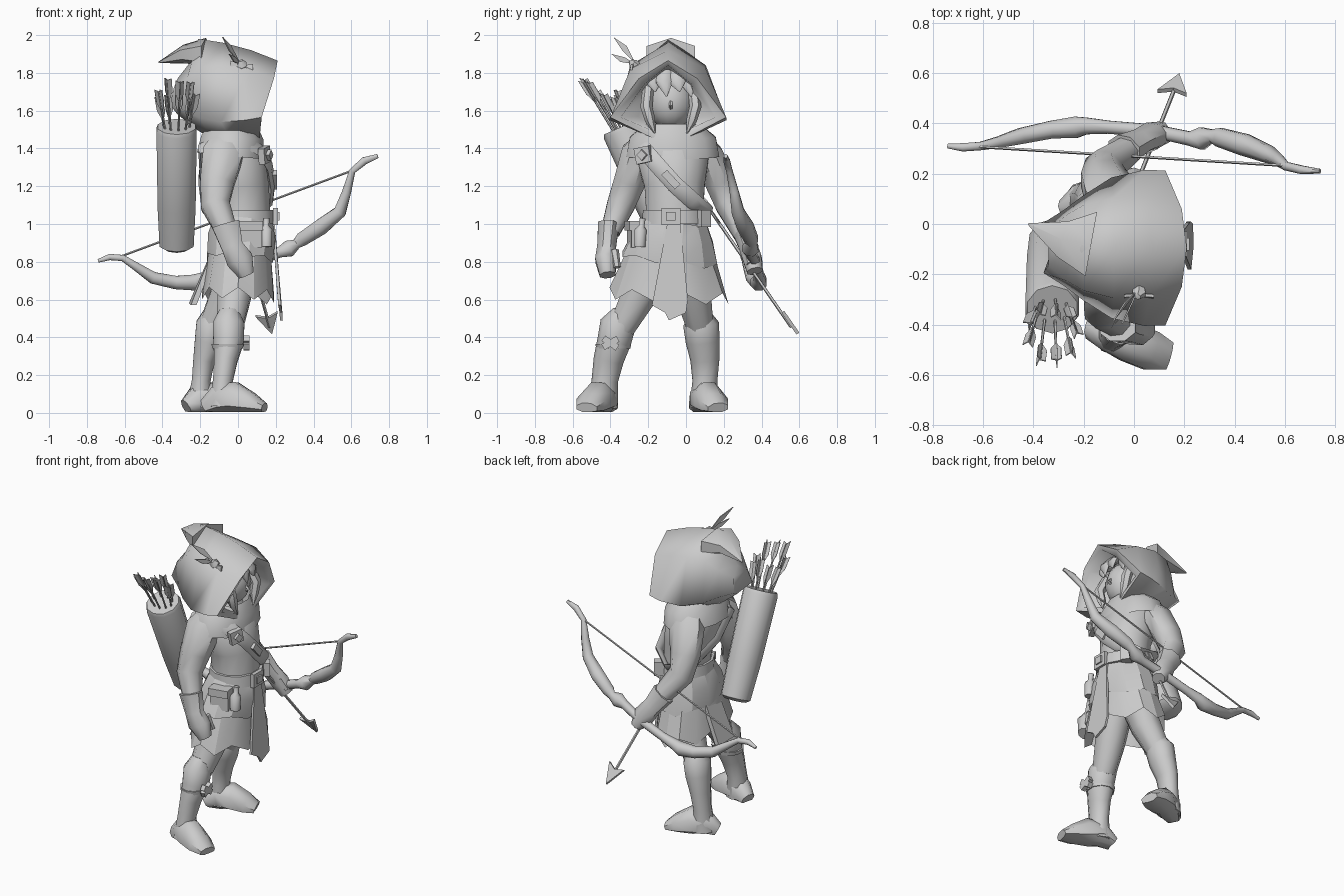
import bpy, bmesh, math, random
from mathutils import Vector as V

random.seed(4)
grey = bpy.data.materials.new("plain grey")
grey.diffuse_color = (0.6, 0.6, 0.6, 1)


def finish(name, bm, angle=38):
    bmesh.ops.recalc_face_normals(bm, faces=bm.faces)
    me = bpy.data.meshes.new(name)
    bm.to_mesh(me)
    bm.free()
    me.materials.append(grey)
    me.shade_smooth()
    me.set_sharp_from_angle(angle=math.radians(angle))
    ob = bpy.data.objects.new(name, me)
    bpy.context.collection.objects.link(ob)
    return ob


def loft(name, rings, caps=True, angle=38):
    """Skin a list of equal-length point rings."""
    bm = bmesh.new()
    rs = [[bm.verts.new(p) for p in r] for r in rings]
    n = len(rs[0])
    for a, b in zip(rs, rs[1:]):
        for i in range(n):
            j = (i + 1) % n
            bm.faces.new((a[i], a[j], b[j], b[i]))
    if caps:
        bm.faces.new(rs[0])
        bm.faces.new(rs[-1])
    return finish(name, bm, angle)


def tube(name, pts, n=8, ref=(1, 0, 0), centre=None, caps=True, angle=48):
    """Sweep an ellipse along (x, y, z, radius[, radius2]); the first radius lies along ref."""
    ps = [V(p[:3]) for p in pts]
    rings = []
    for i, p in enumerate(ps):
        t = (ps[min(i + 1, len(ps) - 1)] - ps[max(i - 1, 0)]).normalized()
        u = (p - V(centre)) if centre else V(ref)
        u = (u - t * u.dot(t)).normalized()
        v = t.cross(u)
        ra, rb = pts[i][3], pts[i][-1]
        ring = []
        for k in range(n):
            a = math.tau * (k + 0.5) / n
            q = p + u * ra * math.cos(a) + v * rb * math.sin(a)
            q.z = max(q.z, 0.005)
            ring.append(q)
        rings.append(ring)
    return loft(name, rings, caps, angle)


def plate(name, pts, push):
    """Thin solid from a polygon."""
    return loft(name, [[V(p) for p in pts], [V(p) + V(push) for p in pts]], angle=20)


def box(name, c, s, yaw=0, roll=0):
    bm = bmesh.new()
    bmesh.ops.create_cube(bm, size=1)
    ob = finish(name, bm, 20)
    ob.location, ob.scale, ob.rotation_euler = c, s, (roll, 0, yaw)
    return ob


def arrow_shaft(name, a, b, r=0.007):
    return tube(name, [(*a, r), (*b, r)], 5, ref=(1, 0.2, 0))


# Torso, shoulder cape and belt
tube("torso", [(.03, -.06, .92, .15, .17), (.03, -.06, 1.05, .145, .155), (.02, -.06, 1.2, .15, .165),
               (-.02, -.07, 1.36, .165, .2), (-.04, -.07, 1.45, .12, .14), (-.03, -.08, 1.56, .07, .07)], 12)
tube("shoulder_cape", [(-.03, -.07, 1.53, .13, .15), (-.03, -.07, 1.46, .17, .235),
                       (-.04, -.07, 1.36, .185, .255)], 12, caps=False)
tube("belt", [(.03, -.06, 1.0, .17, .178), (.03, -.06, 1.075, .163, .174)], 12)
box("belt_buckle", (.198, -.08, 1.04), (.025, .1, .09))
box("buckle_inset", (.21, -.08, 1.04), (.02, .05, .045))

# Skirt with jagged hem, rounded over-layer, front tabard and rear tail
for name, pts, n, jag in (
        ("skirt", [(.03, -.06, 1.02, .155, .17), (.01, -.08, .84, .17, .235), (0, -.09, .62, .195, .315)], 14, .05),
        ("skirt_overlay", [(.03, -.06, 1.02, .16, .175), (.02, -.07, .93, .185, .22),
                           (.01, -.085, .81, .18, .262)], 12, .02)):
    ob = tube(name, pts, n, caps=False, angle=25)
    for i, v in enumerate(ob.data.vertices[-n:]):
        v.co.z += jag * (0.6 if i % 2 else -0.6)
plate("front_tabard", [(.195, -.1, 1.0), (.195, -.03, 1.0), (.225, .01, .6), (.235, 0, .53), (.237, -.09, .49),
                       (.235, -.11, .53), (.228, -.18, .57)], (-.015, 0, 0))
plate("rear_tail", [(-.1, -.14, .95), (-.1, .0, .95), (-.26, .02, .58), (-.25, -.16, .57)], (.03, 0, .0))

# Legs, boots and feet
for side, leg, boot, foot in (
    ("right", [(0, -.18, .8, .11, .12), (-.02, -.25, .62, .095, .1), (-.045, -.34, .45, .075, .075)],
     [(-.045, -.335, .54, .055, .05), (-.05, -.36, .47, .088, .095), (-.05, -.38, .38, .085, .09),
      (-.065, -.41, .28, .065, .08), (-.08, -.43, .17, .055, .07), (-.085, -.44, .03, .075, .08)],
     [(-.175, -.41, .03, .05, .045), (-.1, -.43, .07, .078, .09), (-.02, -.47, .07, .085, .1),
      (.07, -.505, .045, .085, .065), (.14, -.525, .025, .06, .03)]),
    ("left", [(0, .02, .8, .11, .12), (-.06, .04, .62, .095, .1), (-.14, .075, .45, .075, .075)],
     [(-.125, .07, .54, .055, .05), (-.14, .08, .47, .085, .095), (-.155, .088, .38, .078, .09),
      (-.18, .1, .28, .06, .077), (-.195, .1, .17, .052, .066), (-.2, .095, .03, .075, .075)],
     [(-.275, .055, .03, .045, .045), (-.21, .085, .07, .075, .09), (-.13, .12, .07, .085, .1),
      (-.04, .15, .045, .082, .065), (.02, .17, .025, .06, .03)])):
    tube(side + "_thigh", leg)
    tube(side + "_boot", boot, 10)
    tube(side + "_foot", foot, 8, ref=(0, 1, 0))
for r in (.5, -.6):
    box("knee_tag", (.045, -.4, .37), (.03, .09, .035), roll=r)
tube("knee_strap", [(-.055, -.385, .34, .085, .09), (-.055, -.385, .365, .09, .095)], 10)

# Arms and gloves
tube("right_arm", [(-.05, -.18, 1.455, .085, .07), (-.08, -.255, 1.37, .115, .095), (-.11, -.3, 1.22, .098, .09),
                   (-.12, -.345, 1.1, .082, .08), (-.06, -.4, .96, .06, .055)])
tube("right_glove", [(-.065, -.41, 1.0, .08, .06), (-.03, -.42, .88, .062, .054), (.01, -.425, .81, .078, .06),
                     (.045, -.415, .73, .045, .045)])
tube("right_thumb", [(.03, -.38, .86, .025), (.06, -.365, .77, .02)], 6)
tube("left_arm", [(-.05, .04, 1.455, .085, .07), (-.09, .12, 1.36, .115, .085), (-.12, .18, 1.22, .098, .085),
                  (-.12, .225, 1.1, .082, .075), (-.01, .305, .94, .06, .055)])
tube("left_glove", [(-.04, .295, .98, .078, .062), (.02, .325, .89, .062, .052), (.07, .35, .82, .07, .055),
                    (.11, .365, .75, .04, .045)])
tube("left_thumb", [(.09, .32, .86, .022), (.13, .34, .79, .02)], 6)


# Hood: rings made of peak, brow, cheek and chin points mirrored about the centre line
def hood_ring(peak, brow, cheek, chin, c=-.095):
    right = [(p[0], c - p[2], p[1]) for p in (brow, cheek)]
    left = [(p[0], c + p[2], p[1]) for p in (cheek, brow)]
    return [(peak[0], c, peak[1]), *right, (chin[0], c + .01, chin[1]), *left]


loft("hood", [
    hood_ring((-.1, 1.8), (-.1, 1.72, .1), (-.1, 1.57, .16), (-.08, 1.48)),
    hood_ring((.185, 1.84), (.17, 1.74, .125), (.12, 1.565, .25), (.1, 1.455)),
    hood_ring((.21, 1.865), (.19, 1.77, .155), (.125, 1.565, .308), (.11, 1.41)),
    hood_ring((.07, 1.92), (.06, 1.82, .2), (.04, 1.55, .31), (.06, 1.42)),
    hood_ring((-.08, 1.96), (-.08, 1.84, .2), (-.09, 1.54, .28), (-.03, 1.43)),
    hood_ring((-.21, 1.98), (-.2, 1.83, .17), (-.2, 1.56, .21), (-.14, 1.45)),
    hood_ring((-.25, 1.86), (-.27, 1.77, .13), (-.28, 1.6, .15), (-.22, 1.5)),
    hood_ring((-.32, 1.77), (-.34, 1.72, .07), (-.36, 1.63, .1), (-.32, 1.58))], angle=85)
tube("hood_tip", [(-.17, -.08, 1.9, .15, .085), (-.28, -.06, 1.9, .085, .05), (-.42, 0, 1.855, .004)],
     6, ref=(0, 1, 0))

# Head, hair fringe and side locks
bm = bmesh.new()
bmesh.ops.create_uvsphere(bm, u_segments=14, v_segments=9, radius=1)
head = finish("head", bm, 60)
head.location, head.scale = (-.005, -.08, 1.645), (.13, .125, .145)
tube("nose", [(.11, -.08, 1.65, .01), (.135, -.08, 1.625, .01), (.118, -.08, 1.615, .01)], 5, ref=(0, 1, 0))
for k in range(6):
    a = math.radians(-75 + k * 30)
    x, y = .135 * math.cos(a), -.08 + .135 * math.sin(a)
    tube("hair_fringe", [(x * .6, y * .8 - .016, 1.8, .03, .045), (x + .005, y, 1.75, .02, .045),
                         (x + .012, y + .012, 1.675 + .025 * (k % 2), .003)], 6)
for s in (-1, 1):
    tube("side_lock", [(.05, -.08 + s * .12, 1.72, .03), (.1, -.08 + s * .13, 1.62, .032),
                       (.1, -.08 + s * .11, 1.55, .028), (.11, -.08 + s * .085, 1.48, .004)], 6)

# Hood brooch with feathers
tube("brooch", [(.02, -.24, 1.82, .02), (.02, -.28, 1.845, .03), (.015, -.29, 1.865, .012)], 6)
for dx, dz in ((-.06, .01), (.06, -.01), (.03, -.035)):
    plate("brooch_wing", [(.02, -.275, 1.84), (.02 + dx, -.28, 1.84 + dz + .016),
                          (.02 + dx, -.285, 1.84 + dz - .016)], (0, -.012, 0))
for tip, mid in (((-.085, -.385, 1.99), (-.045, -.325, 1.93)), ((-.05, -.395, 1.9), (-.02, -.335, 1.87))):
    plate("feather", [(.01, -.265, 1.845), V(mid) + V((.005, .012, .012)), tip, V(mid) - V((.005, .012, .012))],
          (.006, 0, 0))

# Chest strap, strap clasp, hip pouches and flask
tube("chest_strap", [(-.02, -.26, 1.47, .012, .045), (.12, -.22, 1.39, .016, .045), (.165, -.15, 1.31, .016, .045),
                     (.182, -.06, 1.21, .016, .045), (.172, .04, 1.12, .016, .045), (.06, .115, 1.06, .014, .04),
                     (-.1, .08, 1.1, .014, .04), (-.19, -.06, 1.25, .014, .04), (-.2, -.2, 1.4, .014, .04),
                     (-.02, -.26, 1.47, .012, .045)], 6, centre=(0, -.06, 1.25))
box("strap_clasp", (.14, -.225, 1.365), (.035, .085, .085), yaw=-.4, roll=.2)
box("clasp_stud", (.16, -.23, 1.365), (.035, .04, .04), yaw=-.4, roll=.8)
box("strap_slide", (.188, -.08, 1.235), (.035, .04, .105), roll=.75)
box("hip_pouch", (.06, -.265, .945), (.12, .07, .14), yaw=.2)
box("pouch_flap", (.06, -.275, .99), (.13, .075, .05), yaw=.2)
tube("hip_flask", [(.15, -.245, .88, .032), (.15, -.24, .97, .034), (.15, -.235, .99, .016), (.15, -.23, 1.03, .018)])
box("left_pouch", (.13, .085, 1.03), (.08, .06, .09), yaw=.6)

# Quiver and its arrows
top, low = V((-.325, -.34, 1.515)), V((-.325, -.06, .875))
axis = (top - low).normalized()
q = [(0, .07), (.025, .095), (.35, .106), (.97, .112), (1, .104), (1, .088), (.9, .082)]
tube("quiver", [(*(low.lerp(top, t)), r) for t, r in q], 10)
for k in range(9):
    a = math.tau * k / 9
    off = V((math.cos(a) * .055, math.sin(a) * .045, 0))
    end = top + off * 1.8 + axis * (.15 + .13 * random.random()) + V((0, -.02, 0))
    base = top + off * .8 - axis * .15
    arrow_shaft("quiver_arrow", base, end, .006)
    d = (end - base).normalized()
    for f in range(3):
        w = V((math.cos(a + f * 2.09), math.sin(a + f * 2.09), 0)) * .024
        plate("fletching", [end - d * .13, end - d * .07 + w, end + d * .012 + w, end], w.cross(d).normalized() * .004)

# Bow, string and nocked arrow
tube("bow", [(.74, .21, 1.36, .01, .012), (.67, .215, 1.335, .018, .022), (.605, .23, 1.28, .018), (.575, .255, 1.17, .026),
             (.54, .275, 1.065, .036), (.44, .315, .985, .046), (.34, .345, .92, .04), (.31, .35, .895, .028),
             (.27, .34, .87, .048), (.22, .34, .85, .03), (.08, .37, .795, .028), (-.1, .385, .735, .028),
             (-.19, .39, .71, .036), (-.23, .385, .69, .046), (-.33, .375, .69, .038), (-.45, .35, .715, .034),
             (-.54, .325, .775, .024), (-.61, .31, .82, .018), (-.68, .305, .825, .018), (-.74, .31, .805, .01)],
     8, ref=(0, 1, 0))
tube("bow_string", [(-.63, .308, .825, .006), (.61, .232, 1.285, .006)], 5, ref=(0, 1, 0))
tip, tail = V((.18, .585, .415)), V((-.01, .11, 1.1))
d = (tip - tail).normalized()
arrow_shaft("held_arrow", tail, tip - d * .05, .009)
side = (V((1, 0, 0)) - d * d.x).normalized()
neck = tip - d * .12
plate("arrow_head", [tip, neck + side * .06 - d * .01, neck + d * .015, neck - side * .06 - d * .01],
      side.cross(d) * .018)
for s in (-1, 1):
    plate("held_arrow_fletching", [tail, tail + side * .03 * s, tail + d * .1 + side * .03 * s, tail + d * .13],
          side.cross(d) * .005)
